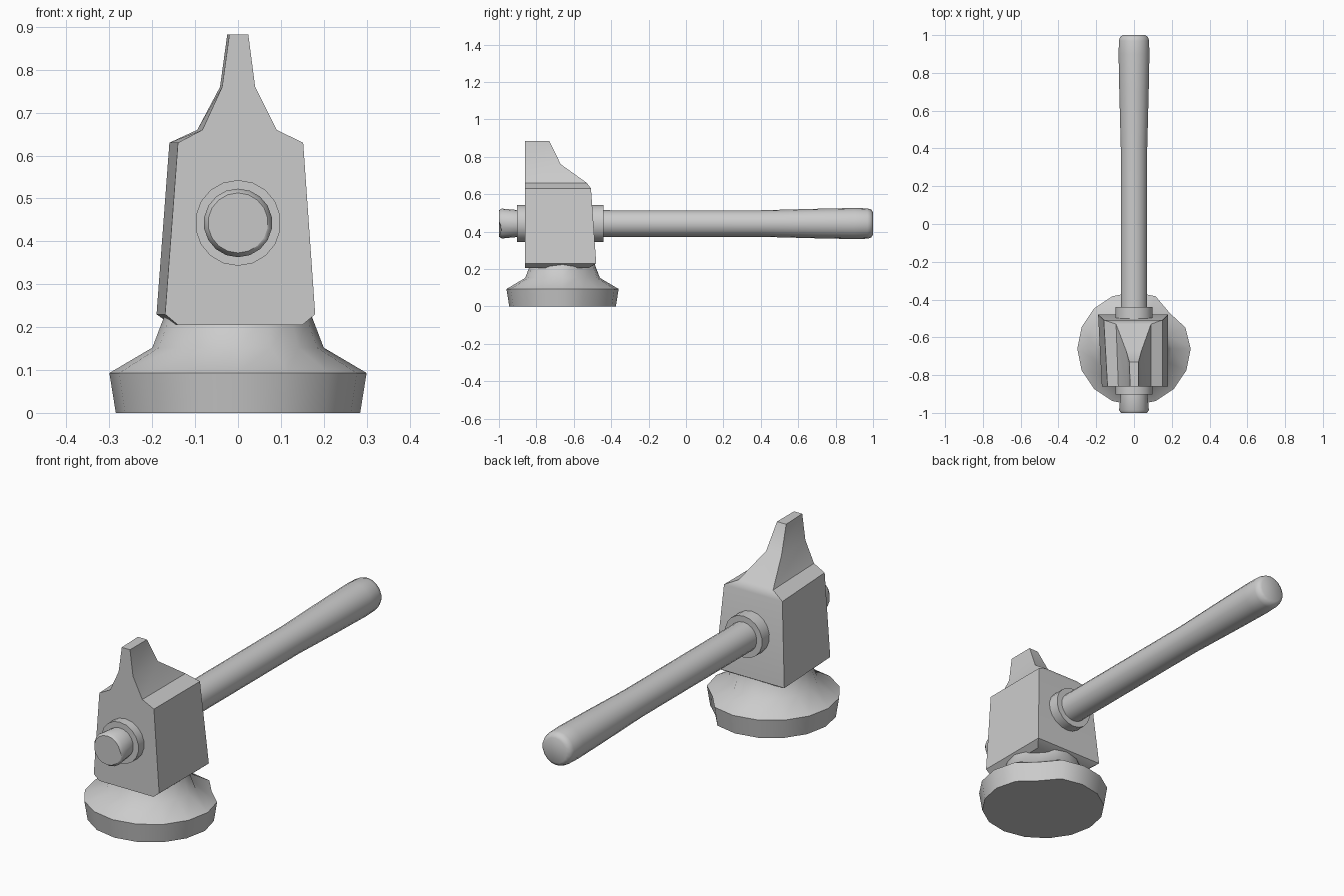
import bpy, math

if "Cube" in bpy.data.objects:
    bpy.data.objects.remove(bpy.data.objects["Cube"], do_unlink=True)

grey = bpy.data.materials.new("plain grey")
grey.use_nodes = True
COLOUR = (0.6, 0.6, 0.6, 1)
grey.diffuse_color = COLOUR
grey.node_tree.nodes["Principled BSDF"].inputs["Base Color"].default_value = COLOUR


def loft(name, rings, angle=35):
    """Skin a stack of equal-length closed rings and cap both ends."""
    n = len(rings[0])
    verts = [p for ring in rings for p in ring]
    faces = [(k * n + i, k * n + (i + 1) % n, (k + 1) * n + (i + 1) % n, (k + 1) * n + i)
             for k in range(len(rings) - 1) for i in range(n)]
    faces.append(tuple(reversed(range(n))))
    faces.append(tuple(range(len(verts) - n, len(verts))))
    mesh = bpy.data.meshes.new(name)
    mesh.from_pydata(verts, [], faces)
    mesh.materials.append(grey)
    ob = bpy.data.objects.new(name, mesh)
    bpy.context.collection.objects.link(ob)
    bpy.ops.object.select_all(action='DESELECT')
    ob.select_set(True)
    bpy.context.view_layer.objects.active = ob
    bpy.ops.object.mode_set(mode='EDIT')
    bpy.ops.mesh.select_all(action='SELECT')
    bpy.ops.mesh.normals_make_consistent(inside=False)
    bpy.ops.object.mode_set(mode='OBJECT')
    bpy.ops.object.shade_smooth_by_angle(angle=math.radians(angle))
    return ob


def ring_y(y, r, n=18):
    """Circle round the handle axis."""
    return [(r * math.sin(2 * math.pi * i / n), y, AXIS_Z + r * math.cos(2 * math.pi * i / n))
            for i in range(n)]


AXIS_Z, FACE_Y, FRONT = 0.443, -0.66, -0.86

# Handle, flared at both ends, with a chip in the front end
handle_profile = [(-1, 0.07), (-0.985, 0.08), (-0.9, 0.072), (-0.4, 0.071), (0.4, 0.071),
                  (0.7, 0.079), (0.9, 0.083), (0.97, 0.081), (0.99, 0.075), (1, 0.06)]
handle = loft("handle", [ring_y(y, r) for y, r in handle_profile], 50)
for i in (5, 6, 7):
    handle.data.vertices[i].co.y += 0.012

# Collars where the handle passes through the head
for name, y0, y1 in (("front_collar", -0.903, -0.85), ("back_collar", -0.505, -0.44)):
    loft(name, [ring_y(y0, 0.1), ring_y(y1, 0.1)])

# Head block and peen: height, left front x, left back x, right x, back y
sections = [(0.205, -0.14, -0.155, 0.15, -0.52), (0.23, -0.17, -0.19, 0.18, -0.48),
            (0.63, -0.14, -0.16, 0.152, -0.508), (0.66, -0.083, -0.095, 0.09, -0.53),
            (0.76, -0.037, -0.042, 0.04, -0.67), (0.883, -0.02, -0.025, 0.024, -0.73)]
loft("head", [[(lf, FRONT, z), (r, FRONT, z), (r, back, z), (lb, back, z)]
              for z, lf, lb, r, back in sections])

# Striking face, with a chipped corner at the left rear
SIDES = 16
chip = {1: 0.98, 2: 0.89}
face_rings = []
for z, r in ((0, 0.285), (0.093, 0.3), (0.152, 0.2), (0.225, 0.172)):
    ring = []
    for i in range(SIDES):
        a = 2 * math.pi * i / SIDES
        s = r * chip.get(i, 1)
        ring.append((s * math.cos(a), FACE_Y + s * math.sin(a), z))
    face_rings.append(ring)
loft("striking_face", face_rings, 50)
